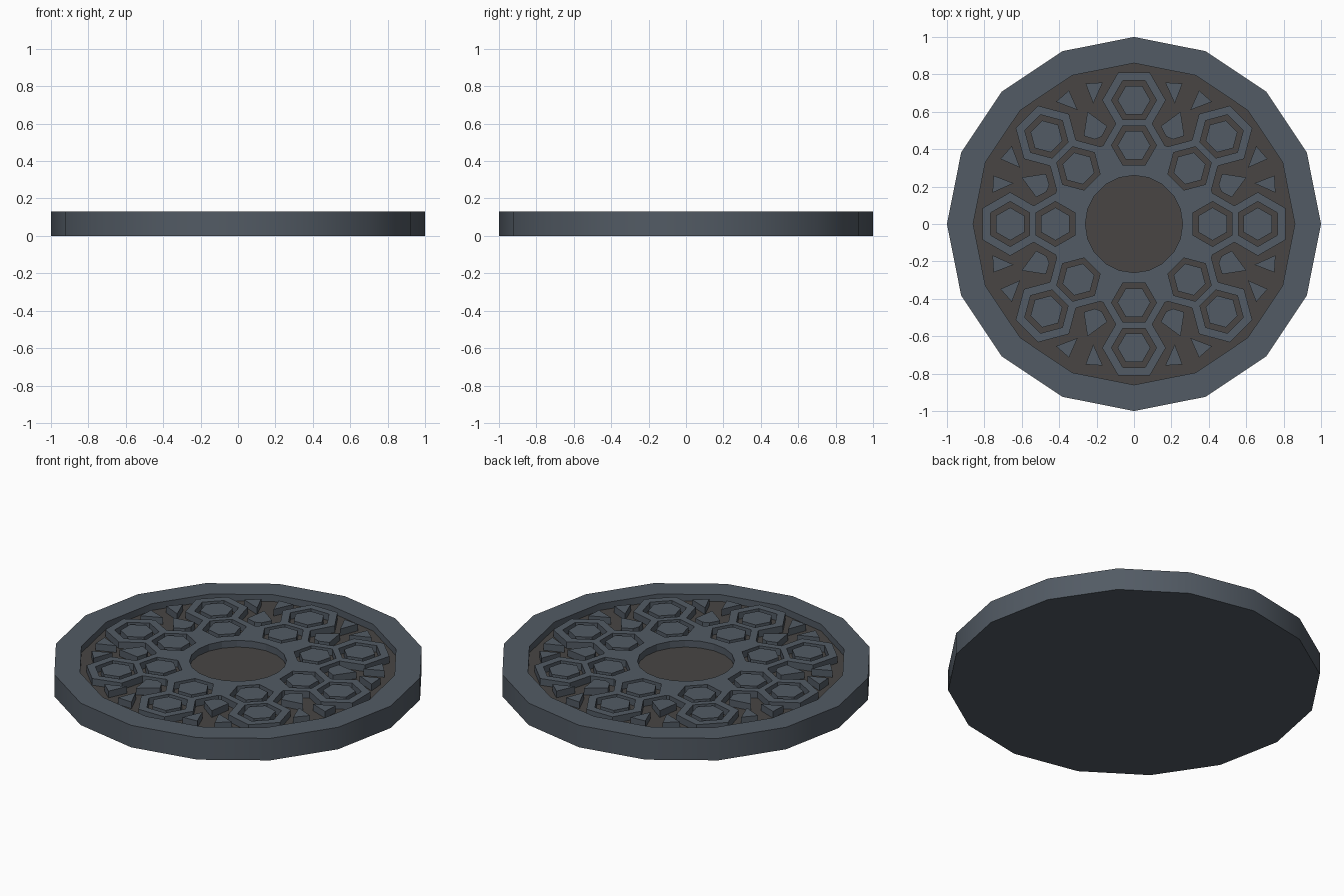
import bpy, bmesh
from math import cos, sin, pi
from mathutils.geometry import intersect_line_line_2d

if "Cube" in bpy.data.objects:
    bpy.data.objects.remove(bpy.data.objects["Cube"])

TOP, FLOOR = 0.13, 0.09          # rim height and recess floor height
R_IN, R_OUT = 0.42, 0.662        # ring radii of the two hexagon rows


def material(name, rgb):
    m = bpy.data.materials.new(name)
    m.diffuse_color = (*rgb, 1)
    m.use_nodes = True
    m.node_tree.nodes["Principled BSDF"].inputs["Base Color"].default_value = m.diffuse_color
    return m


steel = material("blue_grey", (0.085, 0.104, 0.128))
dark = material("dark_brown_grey", (0.065, 0.06, 0.057))


def turn(points, a):
    return [(x * cos(a) - y * sin(a), x * sin(a) + y * cos(a)) for x, y in points]


def ngon(n, r, cx=0.0, start=0.0):
    return [(cx + r * cos(start + 2 * pi * i / n), r * sin(start + 2 * pi * i / n))
            for i in range(n)]


def repeat8(points, offset=0.0):
    return [turn(points, offset + k * pi / 4) for k in range(8)]


def raised(name, outlines):
    """Extrude flat outlines (inner ones become holes) from floor to top."""
    cu = bpy.data.curves.new(name, 'CURVE')
    cu.dimensions = '2D'
    cu.fill_mode = 'BOTH'
    cu.extrude = (TOP - FLOOR) / 2
    for pts in outlines:
        s = cu.splines.new('POLY')
        s.points.add(len(pts) - 1)
        for p, (x, y) in zip(s.points, pts):
            p.co = (x, y, 0, 1)
        s.use_cyclic_u = True
    ob = bpy.data.objects.new(name, cu)
    bpy.context.collection.objects.link(ob)
    bpy.ops.object.select_all(action='DESELECT')
    ob.select_set(True)
    bpy.context.view_layer.objects.active = ob
    bpy.ops.object.convert(target='MESH')
    ob = bpy.context.object
    bm = bmesh.new()
    bm.from_mesh(ob.data)
    bmesh.ops.remove_doubles(bm, verts=bm.verts, dist=1e-5)
    bmesh.ops.recalc_face_normals(bm, faces=bm.faces)
    # drop the hidden undersides that rest on the floor
    hidden = [f for f in bm.faces if all(v.co.z < 0 for v in f.verts)]
    bmesh.ops.delete(bm, geom=hidden, context='FACES')
    bmesh.ops.translate(bm, verts=bm.verts, vec=(0, 0, (TOP + FLOOR) / 2))
    for f in bm.faces:
        f.smooth = False
    bm.to_mesh(ob.data)
    bm.free()
    ob.data.materials.clear()
    ob.data.materials.append(steel)
    return ob


# 16-sided dish with a raised rim
bm = bmesh.new()
rings = [[bm.verts.new((x, y, z)) for x, y in ngon(16, r)]
         for r, z in ((1, 0), (1, TOP), (0.86, TOP), (0.86, FLOOR))]
bm.faces.new(rings[0][::-1])
for lo, hi in zip(rings, rings[1:]):
    for i in range(16):
        j = (i + 1) % 16
        bm.faces.new((lo[i], lo[j], hi[j], hi[i]))
floor = bm.faces.new(rings[-1])
floor.material_index = 1
me = bpy.data.meshes.new("dish")
bm.to_mesh(me)
bm.free()
dish = bpy.data.objects.new("dish", me)
bpy.context.collection.objects.link(dish)
me.materials.append(steel)
me.materials.append(dark)
bpy.ops.object.select_all(action='DESELECT')
dish.select_set(True)
bpy.context.view_layer.objects.active = dish
bpy.ops.object.shade_smooth_by_angle(angle=pi / 6)

# Lattice plate: merged outline of both hexagon rows, with holes
inner = ngon(6, 0.165, R_IN, pi / 6)
outer = ngon(6, 0.17, R_OUT, pi / 6)
notch = intersect_line_line_2d(inner[0], inner[1], outer[1], outer[2])
half = [outer[0], outer[1], tuple(notch), inner[1]]
sector = [(x, -y) for x, y in reversed(half)] + half
outline = [p for part in repeat8(sector) for p in part]
hex_holes = [h for r in (R_IN, R_OUT) for h in repeat8(ngon(6, 0.12, r, pi / 6))]
raised("lattice_plate", [outline, ngon(20, 0.26)] + hex_holes)

# Hexagon studs inside the holes
raised("hex_studs", [h for r in (R_IN, R_OUT)
                     for h in repeat8(ngon(6, 0.088, r, pi / 6))])

# Kites and triangle pairs between the hexagon spokes
kite = [(0.65, 0), (0.538, 0.068), (0.498, 0.02), (0.498, -0.02), (0.538, -0.068)]
tri = [(0.793, 0.048), (0.763, 0.135), (0.678, 0.045)]
raised("kite_studs", repeat8(kite, pi / 8))
raised("triangle_studs", repeat8(tri, pi / 8)
       + repeat8([(x, -y) for x, y in tri], pi / 8))
